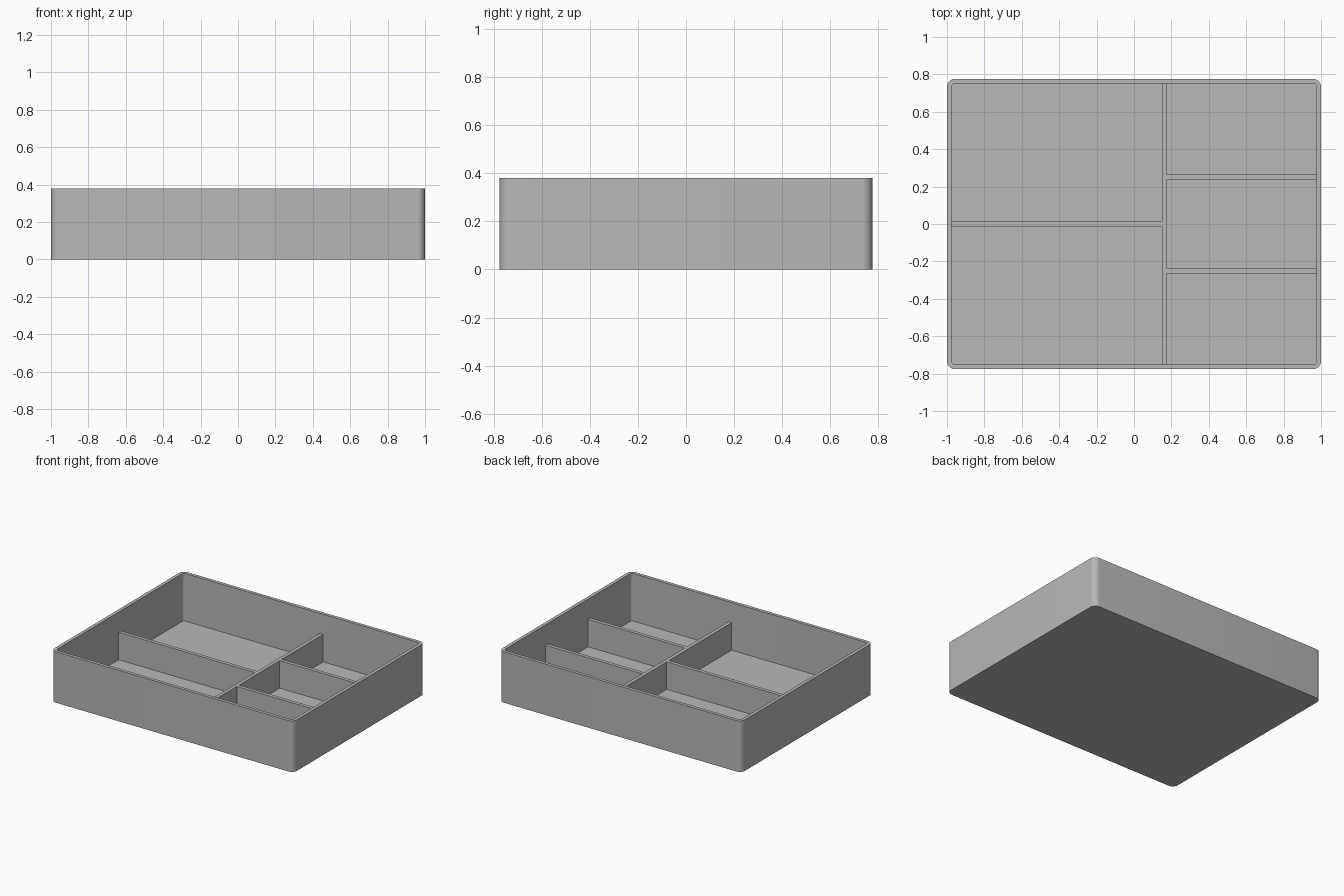
import bpy, bmesh, math

cube = bpy.data.objects.get("Cube")
if cube:
    bpy.data.objects.remove(cube, do_unlink=True)

HALF_X, HALF_Y, HEIGHT = 1.0, 0.776, 0.38
WALL, FLOOR = 0.025, 0.025
DIVIDER_TOP, DIVIDER = 0.23, 0.027
IN_X, IN_Y = HALF_X - WALL, HALF_Y - WALL

grey = bpy.data.materials.new("matte grey")
grey.use_nodes = True
colour = (0.48, 0.48, 0.48, 1)
grey.diffuse_color = colour
grey.node_tree.nodes["Principled BSDF"].inputs["Base Color"].default_value = colour


def finish(bm, name):
    bmesh.ops.recalc_face_normals(bm, faces=bm.faces)
    mesh = bpy.data.meshes.new(name)
    bm.to_mesh(mesh)
    bm.free()
    mesh.materials.append(grey)
    obj = bpy.data.objects.new(name, mesh)
    bpy.context.collection.objects.link(obj)
    return obj


def rounded_loop(bm, hx, hy, radius, z, steps=8):
    """Ring of vertices around a rounded rectangle."""
    verts = []
    for quarter, (sx, sy) in enumerate([(1, 1), (-1, 1), (-1, -1), (1, -1)]):
        for i in range(steps + 1):
            a = (quarter + i / steps) * math.pi / 2
            verts.append(bm.verts.new((sx * (hx - radius) + radius * math.cos(a),
                                       sy * (hy - radius) + radius * math.sin(a), z)))
    return verts


# Tray: outside wall, rim, inside wall and both sides of the floor
bm = bmesh.new()
rings = [rounded_loop(bm, HALF_X, HALF_Y, 0.043, 0),
         rounded_loop(bm, HALF_X, HALF_Y, 0.043, HEIGHT),
         rounded_loop(bm, IN_X, IN_Y, 0.018, HEIGHT),
         rounded_loop(bm, IN_X, IN_Y, 0.018, FLOOR)]
for low, high in zip(rings, rings[1:]):
    for i in range(len(low)):
        j = (i + 1) % len(low)
        bm.faces.new((low[i], low[j], high[j], high[i]))
bm.faces.new(rings[0])
bm.faces.new(rings[-1])
tray = finish(bm, "tray")
bpy.context.view_layer.objects.active = tray
tray.select_set(True)
bpy.ops.object.shade_smooth_by_angle(angle=math.radians(30))
tray.select_set(False)


def divider(name, x0, x1, y0, y1):
    """Upright panel standing on the tray floor."""
    bm = bmesh.new()
    bmesh.ops.create_cube(bm, size=1)
    for v in bm.verts:
        v.co = (x0 if v.co.x < 0 else x1, y0 if v.co.y < 0 else y1,
                FLOOR if v.co.z < 0 else DIVIDER_TOP)
    return finish(bm, name)


# Long divider, front to back
MID = 0.163
half = DIVIDER / 2
divider("long_divider", MID - half, MID + half, -IN_Y, IN_Y)

# Cross dividers: one on the wide side, two on the narrow side
divider("wide_side_divider", -IN_X, MID - half, -half, half)
for name, y in (("front_cross_divider", -0.252), ("back_cross_divider", 0.252)):
    divider(name, MID + half, IN_X, y - half, y + half)
